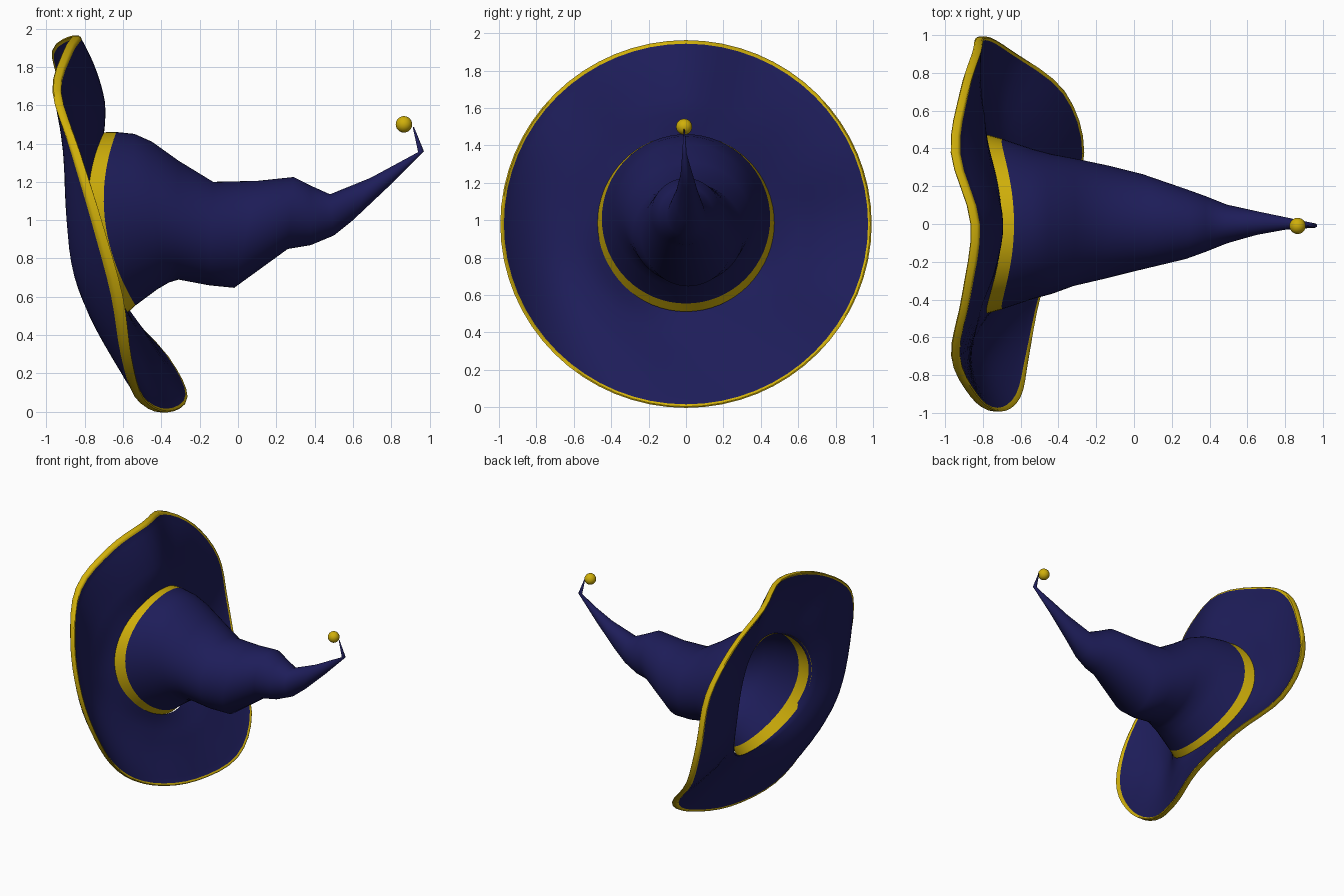
import bpy, bmesh, math

if "Cube" in bpy.data.objects:
    bpy.data.objects.remove(bpy.data.objects["Cube"])

SEG = 64
CZ = 0.98  # height of the hat's axis at the brim


def material(name, col):
    m = bpy.data.materials.new(name)
    m.diffuse_color = (*col, 1)
    m.use_nodes = True
    m.node_tree.nodes["Principled BSDF"].inputs["Base Color"].default_value = m.diffuse_color
    return m


navy = material("navy cloth", (0.0125, 0.012, 0.100))
gold = material("gold trim", (0.63, 0.43, 0.003))


def loft(name, rings, mats, cap=False, wrap=False, gold_bands=(), angle=None):
    """Skin closed rings of points; listed bands take the second material."""
    bm = bmesh.new()
    rows = [[bm.verts.new(p) for p in r] for r in rings]
    pairs = list(zip(rows, rows[1:]))
    if wrap:
        pairs.append((rows[-1], rows[0]))
    for k, (a, b) in enumerate(pairs):
        n = len(a)
        for i in range(n):
            j = (i + 1) % n
            f = bm.faces.new((a[i], a[j], b[j], b[i]))
            f.material_index = 1 if k in gold_bands else 0
    if cap:
        bm.faces.new(rows[-1])
    bmesh.ops.recalc_face_normals(bm, faces=bm.faces)
    for f in bm.faces:
        f.smooth = True
    me = bpy.data.meshes.new(name)
    bm.to_mesh(me)
    bm.free()
    for m in mats:
        me.materials.append(m)
    ob = bpy.data.objects.new(name, me)
    bpy.context.collection.objects.link(ob)
    if angle:
        bpy.context.view_layer.objects.active = ob
        ob.select_set(True)
        bpy.ops.object.shade_smooth_by_angle(angle=math.radians(angle))
        ob.select_set(False)
    return ob


def angles():
    return [2 * math.pi * i / SEG for i in range(SEG)]


def cyclic(vals, a):
    """Smooth periodic interpolation of evenly spaced values."""
    n = len(vals)
    u = a / (2 * math.pi) * n
    i = math.floor(u)
    t = u - i
    p0, p1, p2, p3 = (vals[(i + k) % n] for k in (-1, 0, 1, 2))
    return p1 + 0.5 * t * (p2 - p0 + t * (2 * p0 - 5 * p1 + 4 * p2 - p3
                                          + t * (3 * (p1 - p2) + p3 - p0)))


# Brim: x of the wavy rim and sag of the mid brim, every 22.5 deg from +y to +z
RIM = [-0.80, -0.83, -0.90, -0.95, -0.845, -0.89, -0.945, -0.84,
       -0.72, -0.615, -0.57, -0.51, -0.385, -0.28, -0.38, -0.66]
SAG = [-0.04, -0.02, 0.0, 0.03, 0.04, 0.02, -0.02, -0.075,
       -0.125, -0.16, -0.12, -0.05, 0.0, 0.0, -0.02, -0.04]
R0, R1 = 0.468, 0.983


def brim_ring(r, off):
    """One ring of the brim surface, shifted along the hat's axis by off."""
    t = (r - R0) / (R1 - R0)
    pts = []
    for a in angles():
        s, c = math.sin(a), math.cos(a)
        base = -0.635 - 0.065 * s - 0.135 * c * c
        x = base + (cyclic(RIM, a) - base) * t + cyclic(SAG, a) * 4 * t * (1 - t)
        pts.append((x + off, r * c * (1 + 0.01 * t), CZ + r * s))
    return pts


# Thick brim whose outer edge and narrow lips are gold
N = 12
radii = [R0 + (0.964 - R0) * k / N for k in range(N + 1)]
upper = [brim_ring(r, 0.018 * min(1, 3 * k / N)) for k, r in enumerate(radii)]
edge = [brim_ring(0.976, 0.021), brim_ring(0.983, 0.014),
        brim_ring(0.983, -0.018), brim_ring(0.976, -0.025)]
lower = [brim_ring(max(r, R0 + 0.017), -0.022) for r in reversed(radii)]
loft("brim", upper + edge + lower, [navy, gold], wrap=True,
     gold_bands=range(N, N + 5), angle=50)


def crown_ring(tx, tz, bx, bz, w, sag=0, dy=0):
    """Slanted ring from its top point, bottom point, half width and side sag."""
    pts = []
    for a in angles():
        s, c = math.sin(a), math.cos(a)
        pts.append(((tx + bx) / 2 + (tx - bx) / 2 * s + sag * c * c,
                    dy + w * c, (tz + bz) / 2 + (tz - bz) / 2 * s))
    return pts


# Hat band, reaching down through the brim opening
band_top = (-0.635, 1.46, -0.535, 0.555, 0.45, -0.11)
loft("hat_band", [crown_ring(-0.722, 1.458, -0.592, 0.502, 0.478, -0.135),
                  crown_ring(*band_top)], [gold])

# Crumpled crown and its bent tip
crown = [
    band_top,
    (-0.54, 1.45, -0.42, 0.64, 0.395, -0.05),
    (-0.45, 1.41, -0.36, 0.675, 0.37, -0.03),
    (-0.31, 1.31, -0.31, 0.69, 0.338, -0.01, 0.01),
    (-0.13, 1.20, -0.15, 0.66, 0.298, 0, 0.012),
    (0.10, 1.205, -0.02, 0.647, 0.253, 0, 0.012),
    (0.29, 1.225, 0.26, 0.85, 0.185),
    (0.38, 1.18, 0.38, 0.87, 0.147),
    (0.48, 1.135, 0.50, 0.92, 0.103),
    (0.69, 1.22, 0.60, 1.00, 0.063, 0, 0.005),
    (0.82, 1.29, 0.78, 1.17, 0.033, 0, 0.003),
    (0.94, 1.355, 0.97, 1.36, 0.012, 0, -0.008),
    (0.912, 1.485, 0.918, 1.487, 0.003, 0, -0.01),
]
loft("crown", [crown_ring(*r) for r in crown], [navy], cap=True)

# Gold bobble at the tip
bpy.ops.mesh.primitive_uv_sphere_add(segments=24, ring_count=14, radius=0.043,
                                     location=(0.866, -0.01, 1.50))
ball = bpy.context.object
ball.name = "tip_bobble"
ball.data.materials.append(gold)
bpy.ops.object.shade_smooth()
